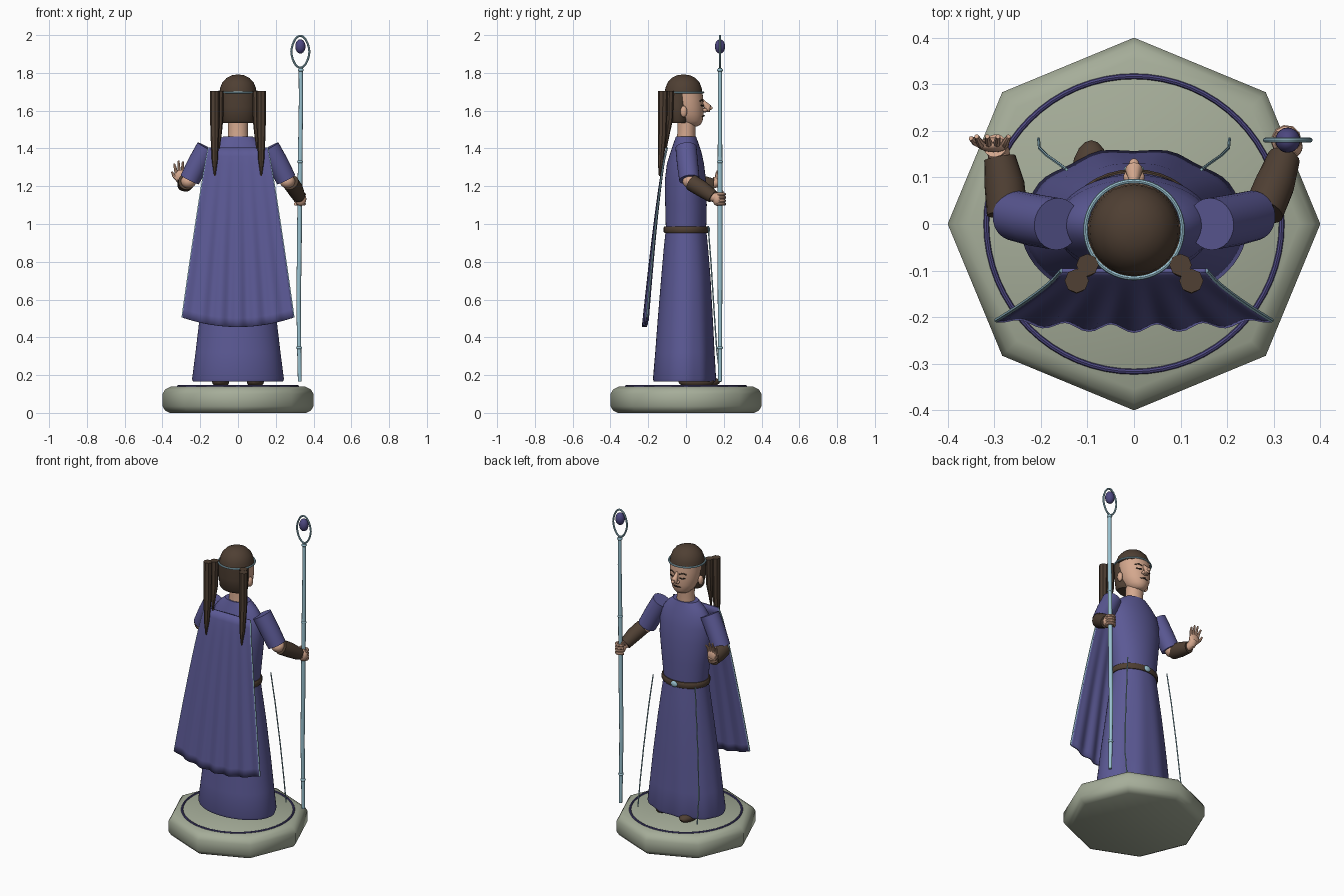
import bpy, bmesh, math
from mathutils import Vector, Matrix

if "Cube" in bpy.data.objects:
    bpy.data.objects.remove(bpy.data.objects["Cube"])


def material(name, rgb):
    m = bpy.data.materials.new(name)
    m.diffuse_color = (*rgb, 1)
    m.use_nodes = True
    m.node_tree.nodes["Principled BSDF"].inputs["Base Color"].default_value = m.diffuse_color
    return m


PURPLE = material("purple cloth", (0.105, 0.10, 0.30))
GEM = material("deep violet", (0.075, 0.065, 0.22))
STONE = material("sage stone", (0.38, 0.42, 0.32))
BROWN = material("dark brown", (0.078, 0.050, 0.033))
SKIN = material("skin", (0.66, 0.39, 0.27))
METAL = material("pale blue metal", (0.32, 0.54, 0.63))
DARK = material("dark line", (0.02, 0.015, 0.012))


def finish(name, bm, mat, angle=40):
    bmesh.ops.recalc_face_normals(bm, faces=bm.faces)
    mesh = bpy.data.meshes.new(name)
    bm.to_mesh(mesh)
    bm.free()
    ob = bpy.data.objects.new(name, mesh)
    bpy.context.collection.objects.link(ob)
    mesh.materials.append(mat)
    bpy.ops.object.select_all(action='DESELECT')
    ob.select_set(True)
    bpy.context.view_layer.objects.active = ob
    bpy.ops.object.shade_smooth_by_angle(angle=math.radians(angle))
    return ob


def skin_rings(name, rings, mat, closed=False, angle=40):
    """Bridge equal rings of points and cap the ends."""
    bm = bmesh.new()
    vs = [[bm.verts.new(p) for p in r] for r in rings]
    n = len(vs[0])
    for i in range(len(vs) if closed else len(vs) - 1):
        a, b = vs[i], vs[(i + 1) % len(vs)]
        for k in range(n):
            bm.faces.new((a[k], a[(k + 1) % n], b[(k + 1) % n], b[k]))
    if not closed:
        bm.faces.new(vs[0])
        bm.faces.new(vs[-1])
    return finish(name, bm, mat, angle)


def loft(name, prof, mat, n=32, ripple=0, angle=40):
    """Stack ellipses given as (cy, z, rx, ry); ripple folds the front."""
    rings = []
    for i, (cy, z, rx, ry) in enumerate(prof):
        ring = []
        for k in range(n):
            a = 2 * math.pi * k / n
            f = 1 + ripple * (1 - i / (len(prof) - 1)) * max(0, math.sin(a)) * math.cos(10 * a)
            ring.append((rx * f * math.cos(a), cy + ry * f * math.sin(a), z))
        rings.append(ring)
    return skin_rings(name, rings, mat, angle=angle)


def tube(name, pts, radii, mat, n=12, closed=False, squash=1):
    """Round tube along a path; radii is a number or one per point."""
    pts = [Vector(p) for p in pts]
    m = len(pts)
    if not isinstance(radii, (list, tuple)):
        radii = [radii] * m
    tans = []
    for i in range(m):
        a = pts[i - 1] if closed or i else pts[0]
        b = pts[(i + 1) % m] if closed or i < m - 1 else pts[-1]
        tans.append((b - a).normalized())
    axes = [Vector((1, 0, 0)), Vector((0, 1, 0)), Vector((0, 0, 1))]
    ref = min(axes, key=lambda ax: max(abs(t.dot(ax)) for t in tans))
    rings = []
    for p, t, r in zip(pts, tans, radii):
        u = t.cross(ref).normalized()
        v = u.cross(t)
        rings.append([p + r * (math.cos(2 * math.pi * k / n) * u + squash * math.sin(2 * math.pi * k / n) * v)
                      for k in range(n)])
    return skin_rings(name, rings, mat, closed)


def ball(name, c, r, mat, seg=20, rot=0):
    bm = bmesh.new()
    mtx = Matrix.Translation(c) @ Matrix.Rotation(rot, 4, 'Y') @ Matrix.Diagonal((*r, 1))
    bmesh.ops.create_uvsphere(bm, u_segments=seg, v_segments=seg // 2 + 2, radius=1, matrix=mtx)
    return finish(name, bm, mat)


def circle(rx, ry, cy, z, n=64):
    return [(rx * math.cos(2 * math.pi * k / n), cy + ry * math.sin(2 * math.pi * k / n), z) for k in range(n)]


# Octagonal plinth and inlaid ring
loft("plinth", [(0, 0, .36, .36), (0, .012, .385, .385), (0, .035, .40, .40), (0, .10, .40, .40),
                (0, .125, .385, .385), (0, .14, .355, .355)], STONE, n=8, angle=50)
tube("plinth_ring", circle(.317, .317, 0, .141), .006, GEM, 8, True)

# Robe: skirt, torso, belt and buckle
loft("skirt", [(-.007, .165, .238, .163), (-.007, .18, .243, .168), (-.005, .32, .225, .158),
               (-.003, .48, .206, .148), (0, .72, .172, .131), (0, .88, .148, .117), (0, .97, .135, .107)],
     PURPLE, n=64, ripple=.03)
loft("torso", [(0, .95, .133, .106), (0, 1.10, .150, .110), (-.003, 1.23, .168, .109), (-.003, 1.32, .168, .098),
               (0, 1.38, .155, .082), (0, 1.43, .118, .065), (0, 1.462, .080, .054)], PURPLE, n=48)
loft("belt", [(0, .952, .142, .114), (0, .958, .147, .118), (0, .982, .147, .118), (0, .988, .142, .114)], BROWN)
ball("buckle", (0, .117, .970), (.022, .010, .018), METAL)

# Cape with folds, plus its edge trims
NU, NV = 48, 20


def cape_point(u, v):
    x = u * (.155 + .14 * v ** .9)
    y = -.10 - .12 * v ** .75 + .018 * u * u * v + .009 * v * (1 - u * u * .5) * -math.cos(6 * math.pi * u)
    return Vector((x, y, 1.405 - v * (.90 + .05 * (1 - u * u))))


bm = bmesh.new()
grid = [[bm.verts.new(cape_point(2 * i / NU - 1, j / NV)) for i in range(NU + 1)] for j in range(NV + 1)]
for j in range(NV):
    for i in range(NU):
        bm.faces.new((grid[j][i], grid[j][i + 1], grid[j + 1][i + 1], grid[j + 1][i]))
cape = finish("cape", bm, PURPLE)
solid = cape.modifiers.new("thickness", 'SOLIDIFY')
solid.thickness, solid.offset = .010, 0

# Boots
for x, y in ((-.092, .085), (.092, .055)):
    ball("boot", (x, y, .165), (.045, .095, .032), BROWN)

# Parts mirrored on both sides
for s in (-1, 1):
    tube("cape_trim", [cape_point(s, k / 12) for k in range(13)], .005, METAL, 6)
    tube("robe_trim", [(s * .145, .117, .99), (s * .165, .132, .80), (s * .188, .148, .55),
                       (s * .203, .163, .33), (s * .205, .183, .17)], .0035, METAL, 6)
    tube("sleeve", [(s * .165, 0, 1.405), (s * .212, .008, 1.32), (s * .255, .018, 1.235)],
         [.056, .056, .054], PURPLE, 24)
    ball("elbow", (s * .262, .022, 1.225), (.040, .040, .036), SKIN)
    ball("ear", (s * .094, -.012, 1.595), (.014, .018, .030), SKIN)
    # Hair tails hanging behind the shoulders
    for dx, dy, w, end in ((.123, -.122, .026, 1.255), (.100, -.088, .024, 1.40)):
        mid = (1.70 + end) / 2
        tube("hair_tail", [(s * dx, dy, 1.705), (s * dx, dy - .003, mid), (s * dx, dy - .012, end + .08),
                           (s * dx, dy - .018, end)], [w, w * .9, w * .6, .004], BROWN, 8, squash=1).rotation_euler = (0, 0, 0)
    # Closed eye, brow and nostril side
    tube("eye", [(s * .020, .0915, 1.628), (s * .034, .0875, 1.624), (s * .050, .080, 1.629)], .0035, DARK, 6)
    tube("brow", [(s * .016, .090, 1.650), (s * .036, .085, 1.658), (s * .056, .074, 1.650)], .004, BROWN, 6)
    ball("nostril", (s * .012, .100, 1.603), (.011, .014, .010), SKIN, 12)

# Neck, head and nose
loft("neck", [(0, 1.44, .056, .050), (.002, 1.49, .052, .047), (.005, 1.56, .055, .050)], SKIN)
loft("head", [(.030, 1.517, .022, .030), (.026, 1.525, .042, .050), (.020, 1.545, .062, .068), (.012, 1.58, .079, .080),
              (.006, 1.62, .088, .087), (.000, 1.66, .092, .091), (-.005, 1.70, .093, .092)], SKIN, angle=60)
tube("nose", [(0, .084, 1.662), (0, .097, 1.640), (0, .116, 1.618), (0, .116, 1.608), (0, .088, 1.598)],
     [.006, .012, .019, .018, .008], SKIN, 12)
ball("nose_tip", (0, .128, 1.614), (.011, .013, .010), SKIN, 12)
tube("mouth", [(-.026, .086, 1.569), (0, .0955, 1.572), (.026, .086, 1.569)], [.002, .0045, .002], DARK, 6)

# Hair: crown, back and headband
loft("hair_crown", [(-.013, 1.69, .099, .100), (-.013, 1.72, .095, .096), (-.013, 1.75, .083, .084),
                    (-.013, 1.774, .060, .061), (-.013, 1.787, .034, .035), (-.013, 1.791, .008, .008)],
     BROWN, angle=60)
loft("hair_back", [(-.040, 1.535, .078, .050), (-.042, 1.55, .088, .060), (-.042, 1.62, .095, .068),
                   (-.042, 1.70, .097, .070)], BROWN)
tube("headband", circle(.104, .104, -.012, 1.697), .005, METAL, 8, True)

# Leather bracers
tube("bracer_staff_side", [(.278, .028, 1.220), (.302, .085, 1.185), (.322, .142, 1.145)],
     [.044, .043, .035], BROWN, 20)
tube("bracer_open_side", [(-.272, .022, 1.225), (-.278, .085, 1.214), (-.288, .142, 1.207)],
     [.044, .043, .034], BROWN, 20)

# Open hand, fingers raised
tube("open_wrist", [(-.287, .13, 1.208), (-.292, .160, 1.216), (-.298, .168, 1.24)], [.024, .024, .026], SKIN)
ball("open_palm", (-.302, .170, 1.250), (.034, .016, .036), SKIN)
for k in range(4):
    x, tip = -.326 + .016 * k, (1.318, 1.334, 1.330, 1.312)[k]
    tube("open_finger", [(x, .170, 1.262), (x - .006 + .003 * k, .176, 1.295), (x - .012 + .007 * k, .188, tip)],
         [.009, .008, .005], SKIN, 8)
tube("open_thumb", [(-.320, .168, 1.236), (-.340, .176, 1.255), (-.350, .184, 1.276)], [.011, .009, .005], SKIN, 8)

# Gripping hand wrapped round the staff
SX, SY = .327, .180
tube("grip_wrist", [(.318, .13, 1.150), (.328, .160, 1.138)], [.026, .027], SKIN)
ball("grip_palm", (.332, .166, 1.132), (.030, .026, .036), SKIN)
for k in range(4):
    z = 1.106 + .017 * k
    arc = [(SX + .024 * math.cos(a), SY + .024 * math.sin(a), z)
           for a in (math.radians(-40 + 35 * i) for i in range(7))]
    tube("grip_finger", arc, .0088, SKIN, 8)
tube("grip_thumb", [(.312, .158, 1.15), (.303, .176, 1.165), (.310, .196, 1.172)], [.011, .009, .006], SKIN, 8)

# Staff: slightly crooked shaft, collars, teardrop loop and gem
shaft = [(.327, .165), (.324, .33), (.321, .60), (.325, .90), (.327, 1.13), (.330, 1.40), (.333, 1.65), (.332, 1.825)]
tube("staff_shaft", [(x, SY, z) for x, z in shaft], [.010, .011, .012, .0125, .0125, .012, .011, .011], METAL)
for x, z in ((.324, .345), (.329, 1.33), (.332, 1.815)):
    ball("staff_collar", (x, SY, z), (.016, .016, .010), METAL, 12)
loop = []
for k in range(40):
    a = 2 * math.pi * k / 40
    loop.append((.330 + .048 * math.sin(a) * (1 - .12 * abs(math.cos(a))), SY, 1.912 - .084 * math.cos(a)))
tube("staff_loop", loop, .0055, METAL, 8, True)
ball("staff_gem", (.330, SY, 1.940), (.027, .027, .038), GEM)
